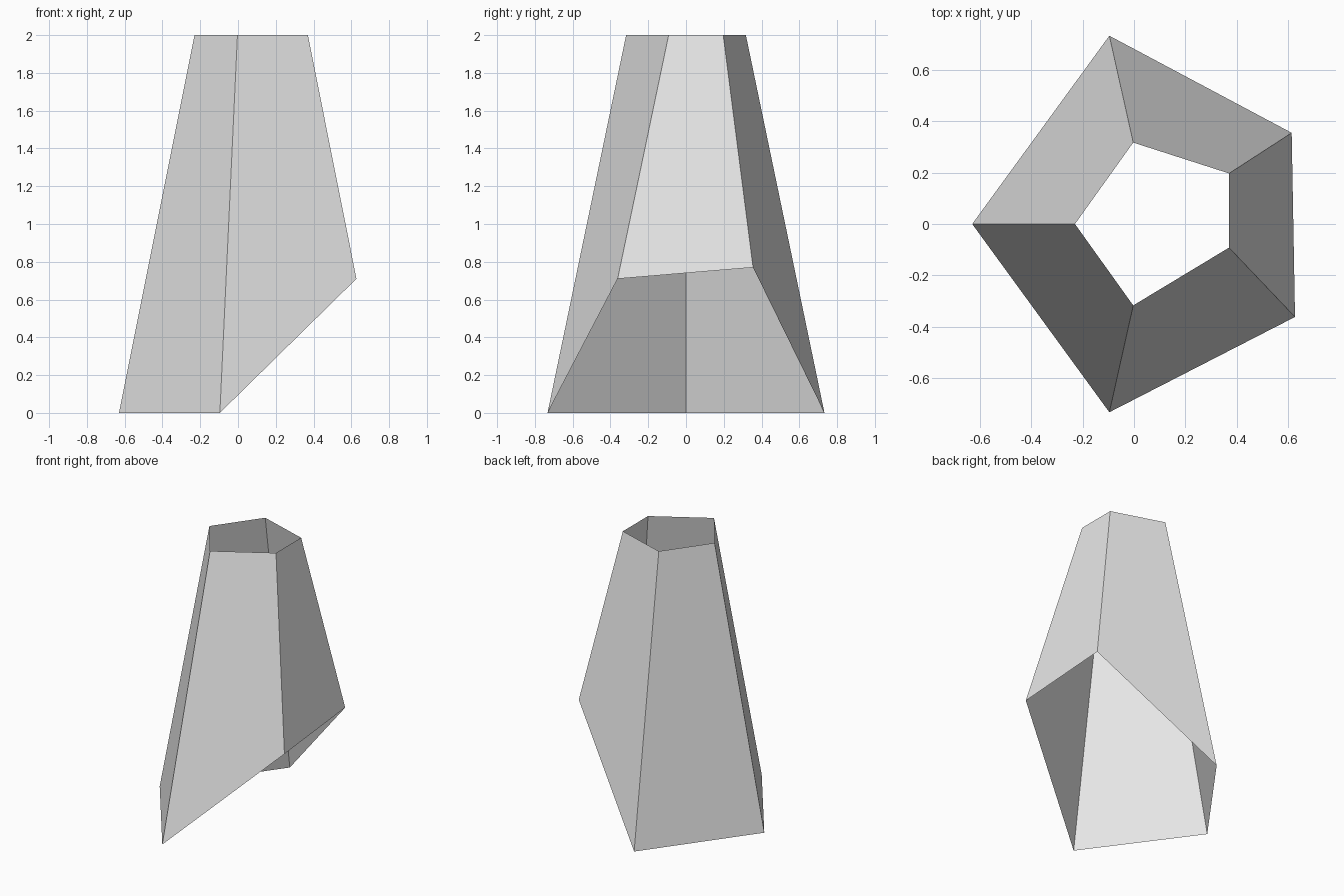
import bpy, bmesh

cube = bpy.data.objects.get("Cube")
if cube:
    bpy.data.objects.remove(cube, do_unlink=True)

# Single plain colour
grey = bpy.data.materials.new("light_grey")
grey.use_nodes = True
grey.diffuse_color = (0.8, 0.8, 0.8, 1)
grey.node_tree.nodes["Principled BSDF"].inputs["Base Color"].default_value = (0.8, 0.8, 0.8, 1)

# Rims of the open five-sided tube, counter-clockwise seen from above
lower_rim = [(-0.63, 0, 0), (-0.096, -0.733, 0), (0.627, -0.362, 0.71),
             (0.614, 0.355, 0.77), (-0.096, 0.733, 0)]
upper_rim = [(-0.23, 0, 2), (-0.003, -0.317, 2), (0.37, -0.092, 2),
             (0.37, 0.197, 2), (-0.003, 0.317, 2)]


def loft(name, lower, upper, material):
    """Join two matching rims with quads, leaving both ends open."""
    bm = bmesh.new()
    low = [bm.verts.new(p) for p in lower]
    top = [bm.verts.new(p) for p in upper]
    for i in range(len(low)):
        j = (i + 1) % len(low)
        bm.faces.new((low[i], low[j], top[j], top[i]))
    mesh = bpy.data.meshes.new(name)
    bm.to_mesh(mesh)
    bm.free()
    mesh.materials.append(material)
    obj = bpy.data.objects.new(name, mesh)
    bpy.context.collection.objects.link(obj)
    return obj


# Tapered shell with an angled cut at the lower +x side
shell = loft("tapered_shell", lower_rim, upper_rim, grey)
bpy.ops.object.select_all(action='DESELECT')
shell.select_set(True)
bpy.context.view_layer.objects.active = shell
bpy.ops.object.shade_smooth_by_angle()
